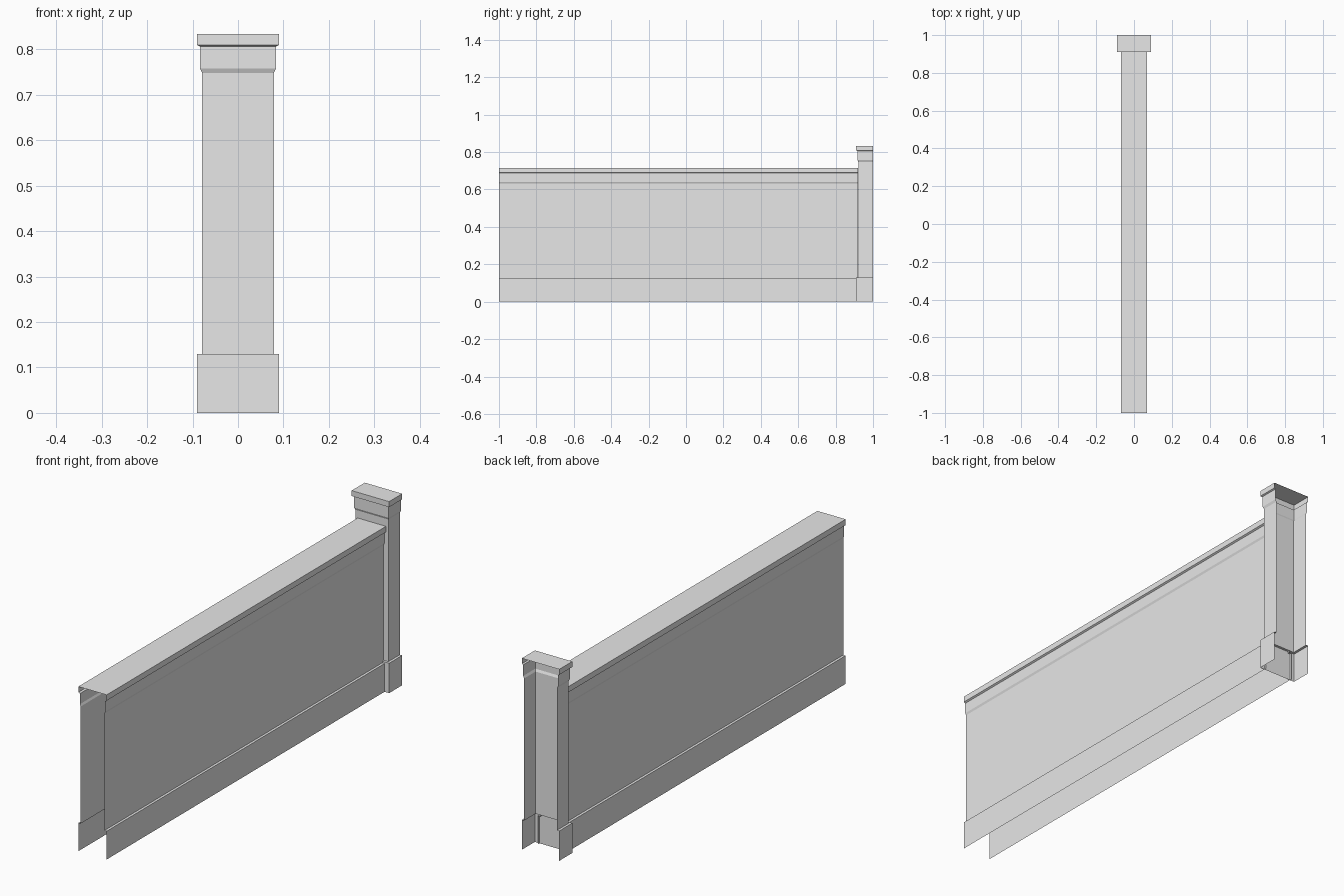
import bpy
import bmesh

cube = bpy.data.objects.get("Cube")
if cube:
    bpy.data.objects.remove(cube, do_unlink=True)

# Single plain grey
grey = bpy.data.materials.new("stone_grey")
grey.use_nodes = True
colour = (0.8, 0.8, 0.8, 1)
grey.diffuse_color = colour
grey.node_tree.nodes["Principled BSDF"].inputs["Base Color"].default_value = colour


def loft(name, rows, cap_last=False):
    """Join successive rows of points with quads, optionally filling the last row."""
    bm = bmesh.new()
    rows = [[bm.verts.new(p) for p in row] for row in rows]
    for low, high in zip(rows, rows[1:]):
        for i in range(len(low) - 1):
            bm.faces.new((low[i], low[i + 1], high[i + 1], high[i]))
    if cap_last:
        bm.faces.new(rows[-1])
    mesh = bpy.data.meshes.new(name)
    bm.to_mesh(mesh)
    bm.free()
    mesh.materials.append(grey)
    obj = bpy.data.objects.new(name, mesh)
    bpy.context.collection.objects.link(obj)
    return obj


BACK = 1.0
WALL_END = 0.9195

# Wall: hollow moulded profile (half width, height) run along y, open at ends and bottom
wall_side = [(0.068, 0), (0.068, 0.123), (0.057, 0.123), (0.057, 0.632),
             (0.061, 0.641), (0.061, 0.687), (0.068, 0.691), (0.068, 0.716)]
outline = [(-w, z) for w, z in wall_side] + [(w, z) for w, z in reversed(wall_side)]
loft("parapet_wall", [[(x, WALL_END, z), (x, -BACK, z)] for x, z in outline])

# End pillar: three-sided moulded shell (inset, height), open at the back and bottom
HALF, FRONT = 0.09, 0.91
pillar_side = [(0, 0), (0, 0.13), (0.011, 0.13), (0.011, 0.748),
               (0.0065, 0.758), (0.0065, 0.806), (0, 0.809), (0, 0.833)]
rows = []
for inset, z in pillar_side:
    w, y = HALF - inset, FRONT + inset
    rows.append([(-w, BACK, z), (-w, y, z), (w, y, z), (w, BACK, z)])
loft("end_pillar", rows, cap_last=True)
